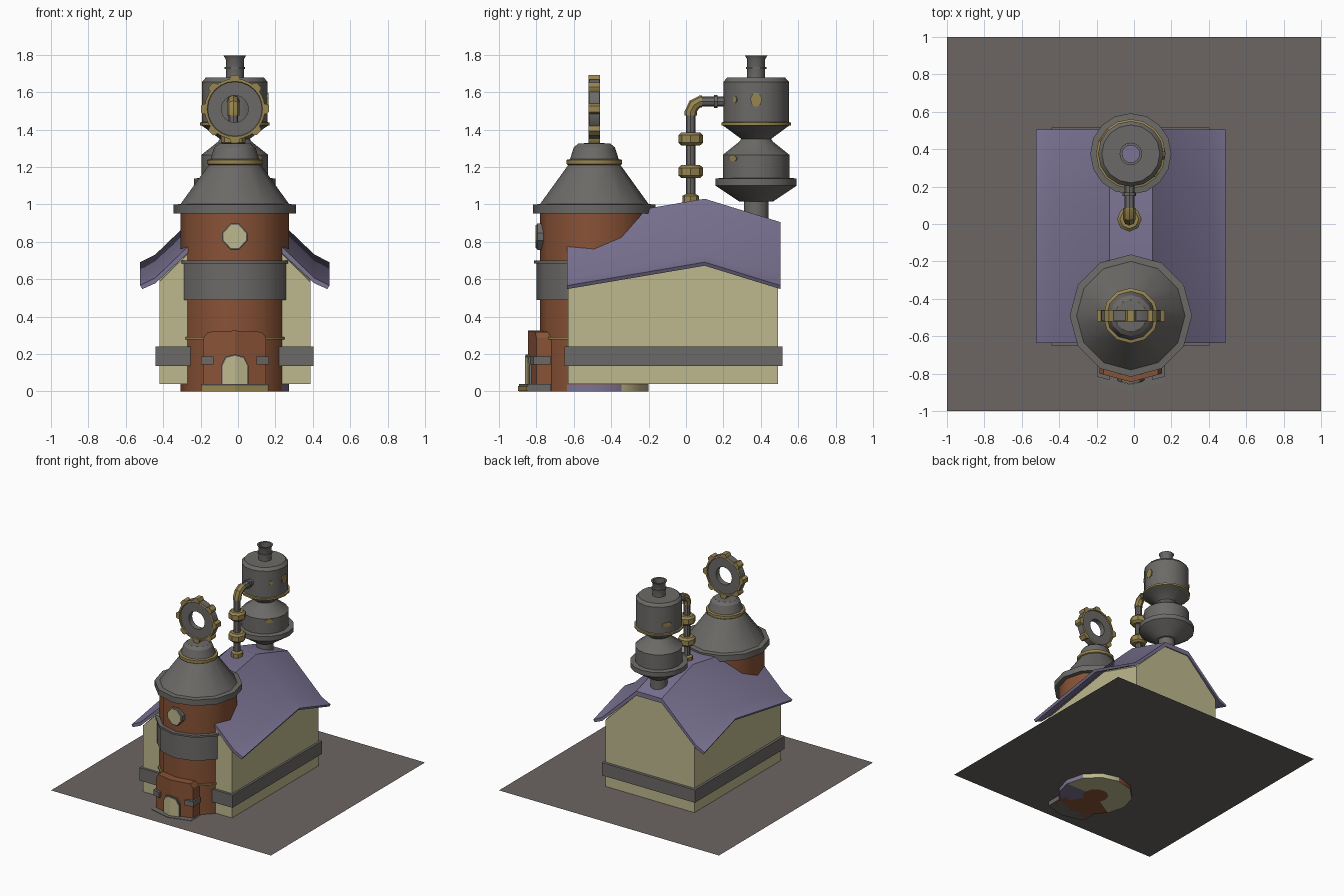
import bpy, bmesh, math
from mathutils import Matrix, Vector

if "Cube" in bpy.data.objects:
    bpy.data.objects.remove(bpy.data.objects["Cube"])

CX, TY, BY = -0.017, -0.49, 0.375      # house axis, tower y, boiler y


def make_mat(name, rgb):
    m = bpy.data.materials.new(name)
    lin = [((c / 255 + 0.055) / 1.055) ** 2.4 for c in rgb]
    m.diffuse_color = (*lin, 1)
    m.use_nodes = True
    m.node_tree.nodes["Principled BSDF"].inputs["Base Color"].default_value = m.diffuse_color
    return m


MATS = [make_mat(n, c) for n, c in [
    ("grey metal", (108, 106, 103)), ("rust brown", (136, 82, 54)),
    ("cream wall", (190, 184, 141)), ("purple roof", (123, 115, 147)),
    ("old brass", (151, 133, 80)), ("ground stone", (108, 102, 98))]]
GREY, BROWN, CREAM, PURPLE, BRASS, STONE = range(6)


def finish(name, bm):
    bmesh.ops.remove_doubles(bm, verts=bm.verts, dist=1e-5)
    bmesh.ops.recalc_face_normals(bm, faces=bm.faces)
    me = bpy.data.meshes.new(name)
    bm.to_mesh(me)
    bm.free()
    for p in me.polygons:
        p.use_smooth = True
    me.set_sharp_from_angle(angle=math.radians(33))
    for m in MATS:
        me.materials.append(m)
    ob = bpy.data.objects.new(name, me)
    bpy.context.collection.objects.link(ob)
    return ob


def lathe(name, prof, mats, loc, n=12, rot=Matrix(), closed=False):
    """Turn (r, z) points; mats is one index or one per segment."""
    bm = bmesh.new()
    M = Matrix.Translation(loc) @ rot
    rings = []
    for r, z in prof:
        if r == 0:
            rings.append([bm.verts.new(M @ Vector((0, 0, z)))] * n)
        else:
            rings.append([bm.verts.new(M @ Vector((r * math.cos(math.tau * i / n),
                          r * math.sin(math.tau * i / n), z))) for i in range(n)])
    if closed:
        rings.append(rings[0])
    for s, (a, b) in enumerate(zip(rings, rings[1:])):
        for i in range(n):
            j = (i + 1) % n
            f = bm.faces.new(list(dict.fromkeys((a[i], a[j], b[j], b[i]))))
            f.material_index = mats if isinstance(mats, int) else mats[s]
    return finish(name, bm)


def loft(name, sections, mat):
    """Join closed cross-sections of 3D points, capped at both ends."""
    bm = bmesh.new()
    rows = [[bm.verts.new(p) for p in s] for s in sections]
    n = len(rows[0])
    for a, b in zip(rows, rows[1:]):
        for i in range(n):
            j = (i + 1) % n
            bm.faces.new((a[i], a[j], b[j], b[i]))
    bm.faces.new(rows[0])
    bm.faces.new(rows[-1])
    for f in bm.faces:
        f.material_index = mat
    return finish(name, bm)


def box(name, lo, hi, mat):
    sq = [(lo[0], lo[1]), (hi[0], lo[1]), (hi[0], hi[1]), (lo[0], hi[1])]
    return loft(name, [[(x, y, z) for x, y in sq] for z in (lo[2], hi[2])], mat)


def bent_plate(name, half, front, back, mat):
    """Plate following the two front tower facets; half outline is mirrored."""
    for side, tag in ((-1, "left"), (1, "right")):
        loft(f"{name}_{tag}", [[(CX + side * x, y + 0.27 * x, z) for x, z in half]
                               for y in (front, back)], mat)


def mirrored(half):
    return [(CX + x, z) for x, z in half] + [(CX - x, z) for x, z in reversed(half)]


# Base plate, level with the underside of the house; the tower foot pokes through
bm = bmesh.new()
bm.faces.new([bm.verts.new((x, y, 0.037)) for x, y in ((-1, -1), (1, -1), (1, 1), (-1, 1))])
for f in bm.faces:
    f.material_index = STONE
finish("base_plate", bm)

# House walls and roof, both bowed upwards in the middle
rows = ((-0.63, 0.0), (0.095, 0.125), (0.492, 0.0))
loft("house_walls", [[(x, y, z) for x, z in mirrored(
    [(0.404, 0.04), (0.404, 0.585 + h), (0.11, 0.875 + h)])] for y, h in rows], CREAM)
roof_half = [(0.115, 0.867), (0.425, 0.578), (0.495, 0.547),
             (0.506, 0.566), (0.425, 0.607), (0.115, 0.905)]
loft("roof", [[(x, y, z + h) for x, z in mirrored(roof_half)]
              for y, h in ((-0.635, 0.0), (0.1, 0.125), (0.505, 0.0))], PURPLE)
box("house_band", (CX - 0.424, -0.65, 0.135), (CX + 0.421, 0.515, 0.24), GREY)

# Tower body, with odd-coloured foot faces
tower = lathe("tower_body", [(0, 0), (0.1, 0), (0.29, 0), (0.29, 0.037), (0.29, 0.96)],
              BROWN, (CX, TY, 0))
for f in tower.data.polygons:
    c = f.center
    if c.z < 0.03 and math.hypot(c.x - CX, c.y - TY) > 0.1:
        under = c.z < 0.005
        if c.x > 0 and -0.63 < c.y < (-0.45 if under else -0.3):
            f.material_index = PURPLE
        elif c.y > -0.55 and (under or c.x > 0):
            f.material_index = CREAM
lathe("tower_band", [(0.285, 0.49), (0.31, 0.49), (0.31, 0.685), (0.322, 0.685),
                     (0.322, 0.70), (0.285, 0.70)], GREY, (CX, TY, 0))
lathe("tower_wire", [(0.285, 0.278), (0.302, 0.278), (0.302, 0.291), (0.285, 0.291)],
      BRASS, (CX, TY, 0))
lathe("tower_cap", [(0.27, 0.95), (0.327, 0.95), (0.327, 0.998), (0.29, 1.002), (0.14, 1.21),
                    (0.148, 1.215), (0.148, 1.238), (0.13, 1.242), (0.11, 1.305),
                    (0.085, 1.325), (0, 1.33)],
      [GREY] * 4 + [BRASS] * 3 + [GREY] * 3, (CX, TY, 0))


# Porthole: diamond with clipped corners
def diamond(s, y):
    q = [(0.064, 0.02), (0.022, 0.066)]
    pts = q + [(-x, z) for x, z in reversed(q)]
    pts += [(-x, -z) for x, z in pts]
    return [(CX + x * s, y, 0.827 + z * s) for x, z in pts]


loft("porthole_frame", [diamond(1.06, -0.74), diamond(1.06, -0.795), diamond(0.95, -0.80)], GREY)
loft("porthole_glass", [diamond(0.93, -0.795), diamond(0.93, -0.804)], CREAM)

# Furnace door, arch, hinges and step
bent_plate("furnace_body", [(0, 0), (0.168, 0), (0.168, 0.285), (0.145, 0.318), (0, 0.325)],
           -0.845, -0.70, BROWN)
bent_plate("furnace_arch_frame", [(0, 0.03), (0.073, 0.03), (0.073, 0.14), (0.05, 0.185),
                                  (0, 0.198)], -0.857, -0.83, GREY)
bent_plate("furnace_arch", [(0, 0.03), (0.065, 0.03), (0.065, 0.138), (0.045, 0.178),
                            (0, 0.19)], -0.861, -0.85, CREAM)
bent_plate("furnace_hinge", [(0.115, 0.143), (0.182, 0.143), (0.182, 0.186), (0.115, 0.186)],
           -0.865, -0.77, GREY)
bent_plate("step", [(0, 0), (0.18, 0), (0.18, 0.04), (0, 0.04)], -0.893, -0.77, GREY)
bent_plate("step_trim", [(0, 0.002), (0.176, 0.002), (0.176, 0.03), (0, 0.03)],
           -0.898, -0.89, BRASS)

# Gear on the tower
RX = Matrix.Rotation(math.pi / 2, 4, 'X')
gear = Vector((CX, TY, 1.51))
lathe("gear_ring", [(0.072, -0.022), (0.145, -0.022), (0.148, -0.03), (0.162, -0.028),
                    (0.162, 0.028), (0.148, 0.03), (0.145, 0.022), (0.072, 0.022)],
      [GREY] + [BRASS] * 2 + [GREY] + [BRASS] * 2 + [GREY] * 2, gear, 24, RX, True)
for k in range(8):
    tooth = loft(f"gear_tooth_{k + 1}", [[(x * w, y, z) for x, y in
                 ((-1, -0.031), (1, -0.031), (1, 0.031), (-1, 0.031))]
                 for w, z in ((0.03, 0.148), (0.026, 0.17), (0.017, 0.182))], BRASS)
    tooth.data.transform(Matrix.Translation(gear) @ Matrix.Rotation(k * math.pi / 4, 4, 'Y'))

# Boiler stack
lathe("boiler", [(0.065, 0.88), (0.065, 1.015), (0.09, 1.015), (0.21, 1.095), (0.217, 1.10),
                 (0.217, 1.138), (0.178, 1.142), (0.178, 1.265), (0.09, 1.335), (0.08, 1.35),
                 (0.175, 1.42), (0.186, 1.422), (0.186, 1.437), (0.175, 1.44), (0.175, 1.655),
                 (0.155, 1.678), (0.048, 1.678), (0.048, 1.775), (0.06, 1.795), (0.046, 1.795),
                 (0.046, 1.74), (0, 1.74)],
      [GREY] * 10 + [BRASS] * 3 + [GREY] * 7 + [PURPLE], (CX, BY, 0), 16)
lathe("stack_ring", [(0.045, 1.725), (0.055, 1.725), (0.055, 1.735), (0.045, 1.735)],
      GREY, (CX, BY, 0), 16)

# Worn patches on the boiler: small thin plates (angle, height, radius, width, height)
for k, (deg, z, r, w, h) in enumerate((
        (0, 1.56, 0.175, 0.032, 0.04), (145, 1.51, 0.174, 0.042, 0.018),
        (-45, 1.245, 0.174, 0.032, 0.016), (-40, 1.56, 0.174, 0.014, 0.018))):
    patch = lathe(f"worn_patch_{k + 1}", [(1, -0.005), (1, 0.004), (0, 0.004)], BRASS,
                  (0, 0, 0), 7, Matrix.Rotation(math.pi / 2, 4, 'Y'))
    patch.data.transform(Matrix.Translation((CX, BY, z)) @ Matrix.Rotation(math.radians(deg), 4, 'Z')
                         @ Matrix.Translation((r, 0, 0)) @ Matrix.Diagonal((1, w, h, 1)))

# Feed pipe: riser with collars, brass elbow, horizontal run
PX, PY = -0.025, 0.025
prof, pm = [(0.045, 1.0), (0.045, 1.045), (0.026, 1.055)], [BRASS] * 2
for z in (1.175, 1.35):
    prof += [(0.026, z - 0.035), (0.05, z - 0.035), (0.066, z - 0.02), (0.066, z + 0.02),
             (0.05, z + 0.035), (0.026, z + 0.035)]
    pm += [GREY] + [BRASS] * 5
lathe("feed_pipe_riser", prof + [(0.026, 1.495)], pm + [GREY], (PX, PY, 0), 8)


def tube_section(y, z, tilt, r):
    s, c = math.sin(tilt), math.cos(tilt)
    return [(PX + r * math.cos(a), y + r * math.sin(a) * c, z - r * math.sin(a) * s)
            for a in (math.tau * i / 8 for i in range(8))]


loft("feed_pipe_elbow", [tube_section(PY, 1.475, 0, 0.033), tube_section(PY, 1.495, 0, 0.033),
                         tube_section(0.042, 1.53, math.pi / 4, 0.033),
                         tube_section(0.075, 1.55, math.pi / 2, 0.033),
                         tube_section(0.085, 1.55, math.pi / 2, 0.033)], BRASS)
lathe("feed_pipe_run", [(0.027, -0.075), (0.027, -0.15), (0.036, -0.15), (0.036, -0.168),
                        (0.027, -0.168), (0.027, -0.21)], GREY, (PX, 0, 1.55), 8, RX)
